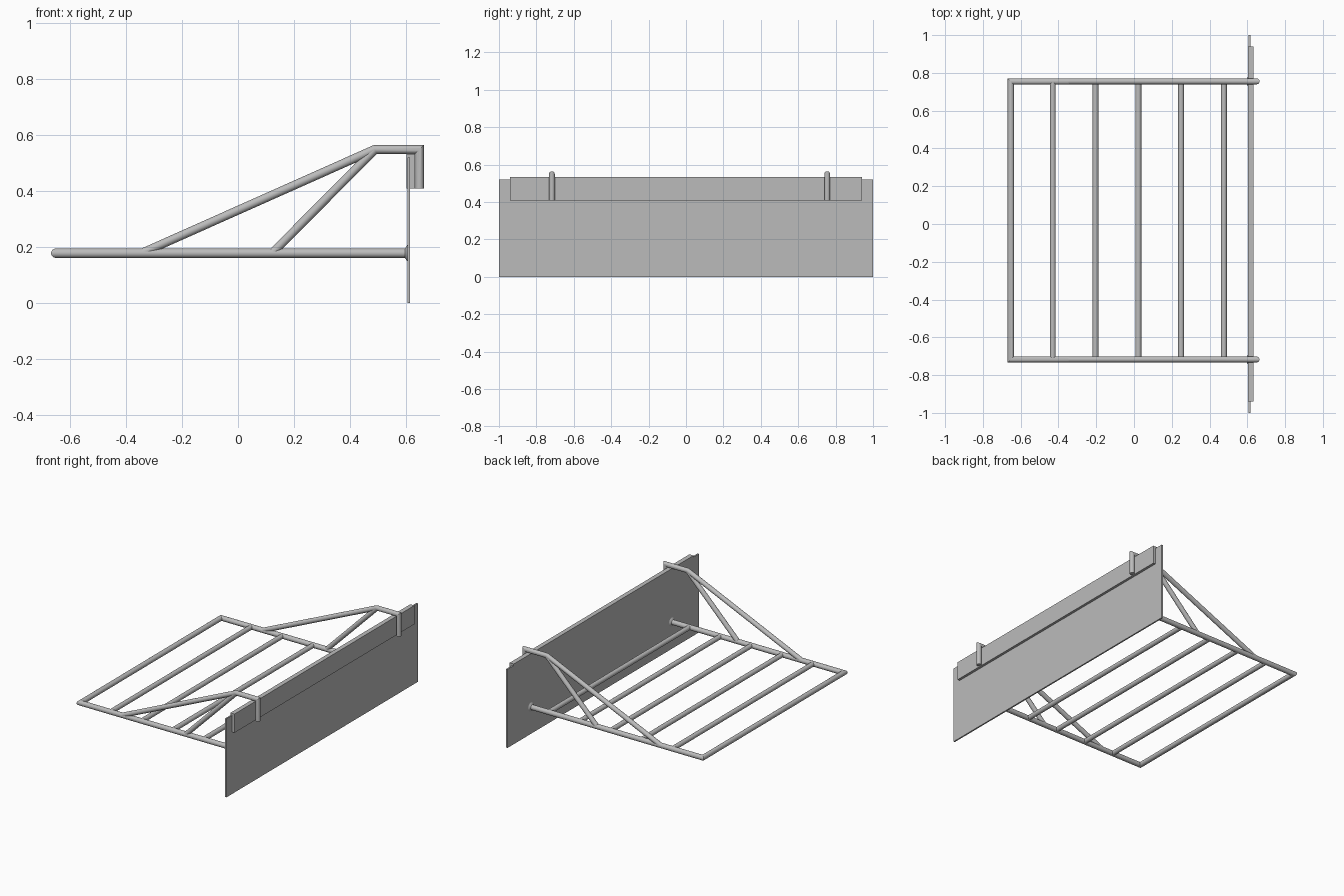
import bpy, bmesh, math
from mathutils import Vector

cube = bpy.data.objects.get("Cube")
if cube:
    bpy.data.objects.remove(cube, do_unlink=True)

GREY = (0.5, 0.5, 0.5, 1)
steel = bpy.data.materials.new("grey steel")
steel.use_nodes = True
steel.diffuse_color = GREY
steel.node_tree.nodes["Principled BSDF"].inputs["Base Color"].default_value = GREY

SIDES = 24
RADIUS = 0.0165
RAIL_Z = 0.178
RAIL_Y = {"right": -0.717, "left": 0.755}
PANEL_X = 0.606


def finish(name, bm):
    bmesh.ops.recalc_face_normals(bm, faces=bm.faces)
    mesh = bpy.data.meshes.new(name)
    bm.to_mesh(mesh)
    bm.free()
    mesh.materials.append(steel)
    mesh.shade_smooth()
    mesh.set_sharp_from_angle(angle=math.radians(20))
    obj = bpy.data.objects.new(name, mesh)
    bpy.context.collection.objects.link(obj)
    return obj


def tube(name, points, up, radii):
    """Round tube along a flat path with mitred corners; up is the path plane's normal."""
    pts = [Vector(p) for p in points]
    up = Vector(up)
    sides = [up.cross((b - a).normalized()) for a, b in zip(pts, pts[1:])]
    bm = bmesh.new()
    rings = []
    for i, p in enumerate(pts):
        n1, n2 = sides[max(i - 1, 0)], sides[min(i, len(sides) - 1)]
        mitre = (n1 + n2) / (1 + n1.dot(n2))
        ring = []
        for k in range(SIDES):
            a = math.tau * k / SIDES
            ring.append(bm.verts.new(p + radii[i] * (math.cos(a) * mitre + math.sin(a) * up)))
        rings.append(ring)
    for r, s in zip(rings, rings[1:]):
        for k in range(SIDES):
            j = (k + 1) % SIDES
            bm.faces.new((r[k], r[j], s[j], s[k]))
    bm.faces.new(rings[0])
    bm.faces.new(rings[-1])
    return finish(name, bm)


def box(name, low, high):
    bm = bmesh.new()
    bmesh.ops.create_cube(bm, size=1)
    for v in bm.verts:
        v.co = [lo + (c + 0.5) * (hi - lo) for c, lo, hi in zip(v.co, low, high)]
    return finish(name, bm)


# Upright panel and the strip along its top
box("back_panel", (PANEL_X, -1, 0), (0.616, 1, 0.52))
box("top_strip", (0.603, -0.94, 0.409), (0.633, 0.94, 0.533))

# Rack frame: two side rails joined by the outer bar
END_X = -0.652
y0, y1 = RAIL_Y.values()
tube("rack_frame",
     [(PANEL_X, y0, RAIL_Z), (END_X, y0, RAIL_Z), (END_X, y1, RAIL_Z), (PANEL_X, y1, RAIL_Z)],
     (0, 0, 1), [RADIUS] * 4)

# Evenly spaced cross bars
for i in range(5):
    x = -0.43 + i * 0.2265
    tube(f"cross_bar_{i + 1}", [(x, y0, RAIL_Z), (x, y1, RAIL_Z)], (0, 0, 1), [0.0155] * 2)

# Braces, hooks and flared rail ends on both sides
for side, y in RAIL_Y.items():
    tube(f"{side}_brace_and_hook",
         [(-0.345, y, RAIL_Z), (0.488, y, 0.549), (0.649, y, 0.549), (0.649, y, 0.409)],
         (0, 1, 0), [0.0155] * 4)
    tube(f"{side}_short_brace", [(0.122, y, RAIL_Z), (0.488, y, 0.547)], (0, 1, 0), [0.0155] * 2)
    tube(f"{side}_rail_flare", [(0.597, y, RAIL_Z), (PANEL_X + 0.001, y, RAIL_Z)],
         (0, 0, 1), [RADIUS, 0.031])
